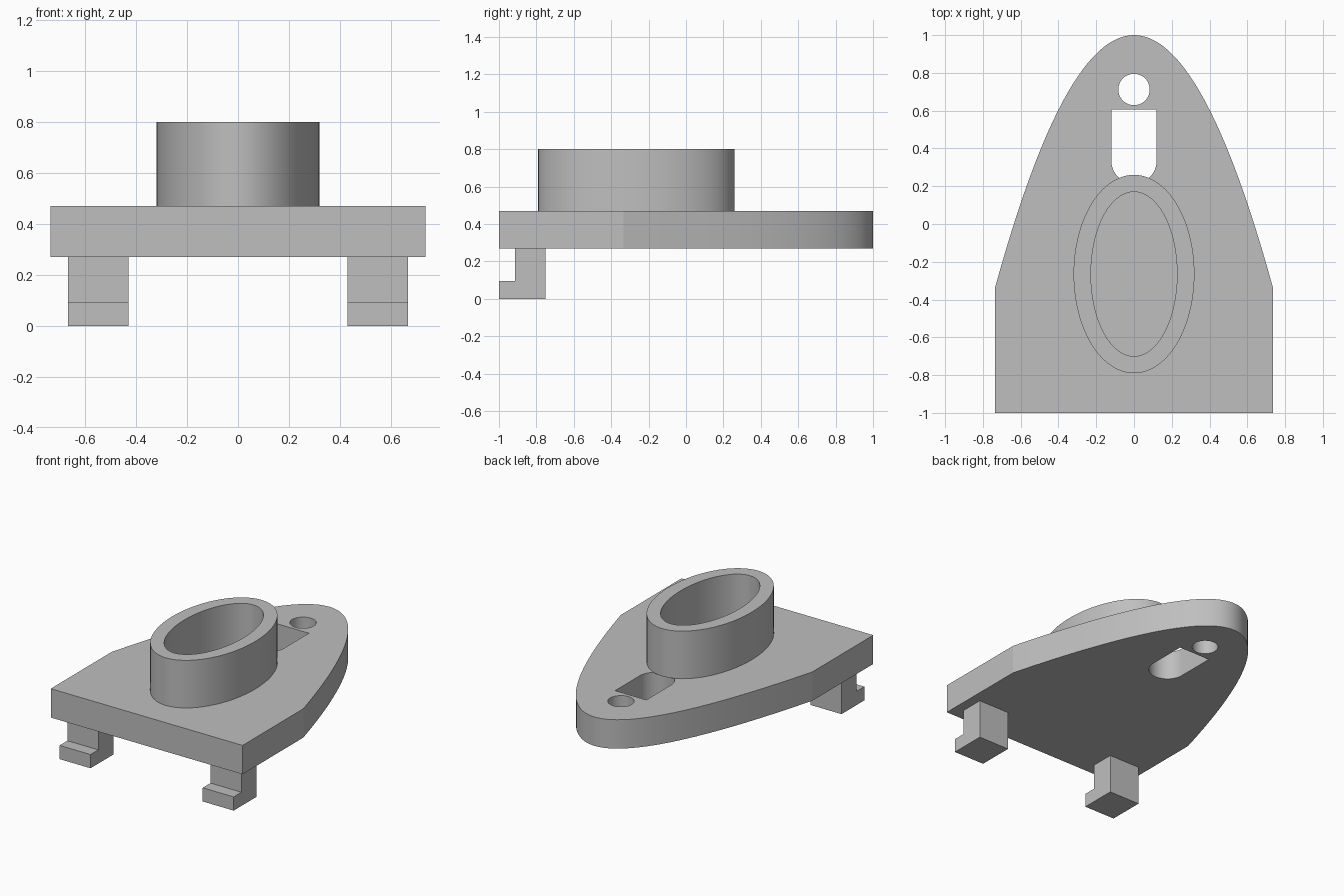
import bpy, bmesh, math

cube = bpy.data.objects.get("Cube")
if cube:
    bpy.data.objects.remove(cube, do_unlink=True)

grey = bpy.data.materials.new("plain grey")
grey.use_nodes = True
colour = (0.52, 0.52, 0.52, 1)
grey.diffuse_color = colour
grey.node_tree.nodes["Principled BSDF"].inputs["Base Color"].default_value = colour

PLATE_BOTTOM, PLATE_TOP, COLLAR_TOP = 0.27, 0.47, 0.80


def finish(name, bm):
    bmesh.ops.recalc_face_normals(bm, faces=bm.faces)
    mesh = bpy.data.meshes.new(name)
    bm.to_mesh(mesh)
    bm.free()
    mesh.materials.append(grey)
    obj = bpy.data.objects.new(name, mesh)
    bpy.context.collection.objects.link(obj)
    return obj


def prism(name, points, offset):
    """Extrude a closed 3D outline along an offset."""
    bm = bmesh.new()
    face = bm.faces.new([bm.verts.new(p) for p in points])
    out = bmesh.ops.extrude_face_region(bm, geom=[face])
    verts = [g for g in out["geom"] if isinstance(g, bmesh.types.BMVert)]
    bmesh.ops.translate(bm, verts=verts, vec=offset)
    return finish(name, bm)


def ellipse(cy, rx, ry, z, n=96, sweep=math.tau, start=0.0):
    return [(rx * math.cos(start + sweep * i / n),
             cy + ry * math.sin(start + sweep * i / n), z) for i in range(n)]


def activate(obj):
    bpy.ops.object.select_all(action='DESELECT')
    obj.select_set(True)
    bpy.context.view_layer.objects.active = obj


def smooth(obj):
    activate(obj)
    bpy.ops.object.shade_smooth_by_angle(angle=math.radians(12))


# Base plate: parabolic nose on a straight-sided rear
half, shoulder, steps = 0.735, -0.335, 64
outline = [(-half, -1, PLATE_BOTTOM), (half, -1, PLATE_BOTTOM)]
for i in range(steps + 1):
    t = 1 - 2 * i / steps
    outline.append((half * t, 1 - (1 - shoulder) * t * t, PLATE_BOTTOM))
plate = prism("base_plate", outline, (0, 0, PLATE_TOP - PLATE_BOTTOM))

# Round hole and round-ended slot through the plate
hole = prism("hole_cutter", ellipse(0.712, 0.083, 0.083, 0.2, 64), (0, 0, 0.4))
slot_end = ellipse(0.335, 0.12, 0.12, 0.2, 32, math.pi, math.pi)
slot = prism("slot_cutter",
             slot_end + [(0.12, 0.335, 0.2), (0.12, 0.605, 0.2), (-0.12, 0.605, 0.2)],
             (0, 0, 0.4))
for cutter in (hole, slot):
    mod = plate.modifiers.new("cut", 'BOOLEAN')
    mod.operation = 'DIFFERENCE'
    mod.solver = 'EXACT'
    mod.object = cutter
    activate(plate)
    bpy.ops.object.modifier_apply(modifier=mod.name)
    bpy.data.objects.remove(cutter, do_unlink=True)
smooth(plate)

# Oval collar: closed tube standing on the plate
bm = bmesh.new()
loops = []
for rx, ry, z in ((0.32, 0.525, PLATE_TOP), (0.32, 0.525, COLLAR_TOP),
                  (0.228, 0.435, COLLAR_TOP), (0.228, 0.435, PLATE_TOP)):
    loops.append([bm.verts.new(p) for p in ellipse(-0.265, rx, ry, z)])
for k, low in enumerate(loops):
    high = loops[(k + 1) % len(loops)]
    for i in range(len(low)):
        j = (i + 1) % len(low)
        bm.faces.new((low[i], low[j], high[j], high[i]))
smooth(finish("oval_collar", bm))

# Hooked feet with lips pointing forward
hook = [(-1, 0), (-0.75, 0), (-0.75, PLATE_BOTTOM), (-0.915, PLATE_BOTTOM),
        (-0.915, 0.095), (-1, 0.095)]
for name, side in (("left_hook", 1), ("right_hook", -1)):
    prism(name, [(side * 0.43, y, z) for y, z in hook], (side * 0.237, 0, 0))
